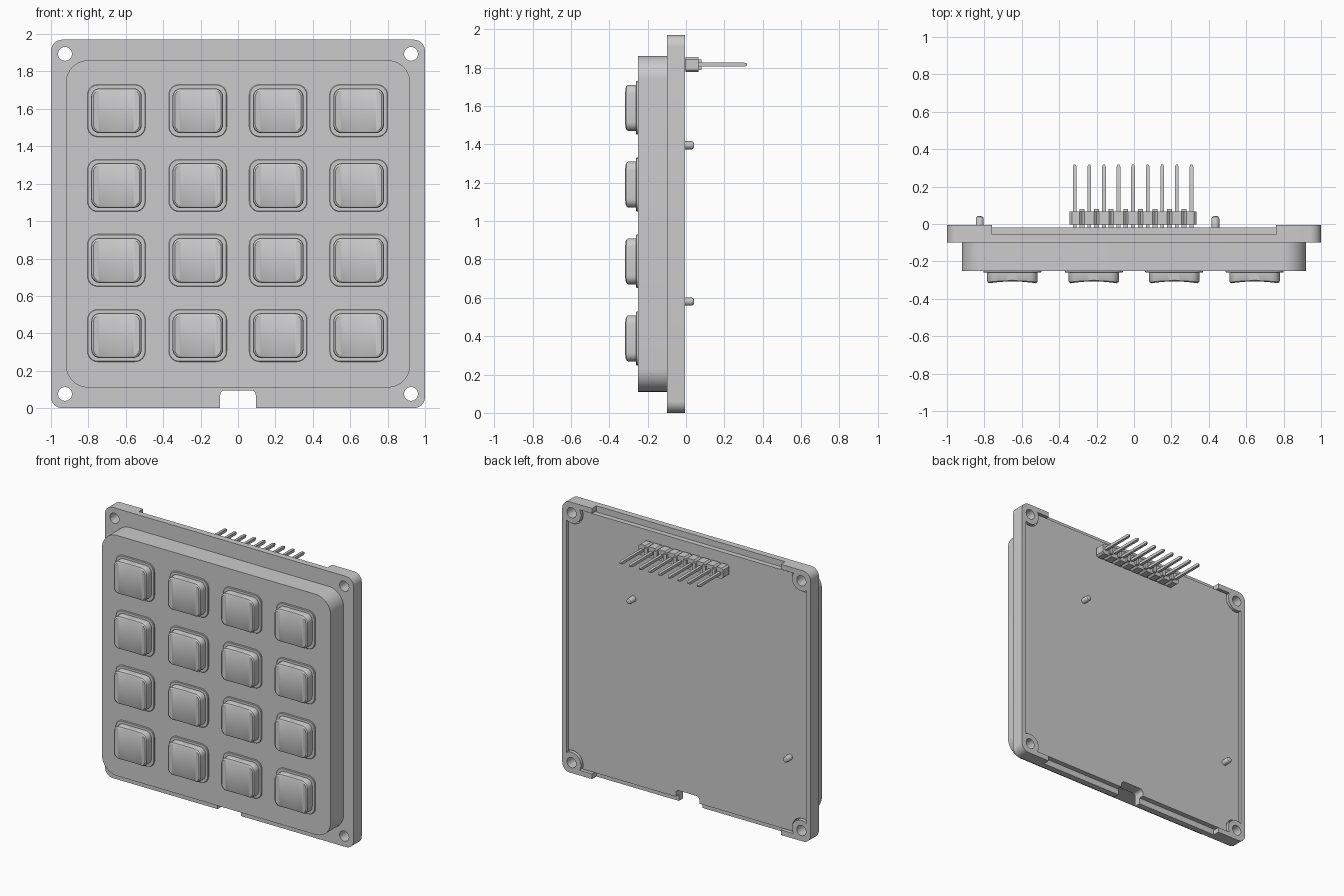
import bpy, bmesh, math

if "Cube" in bpy.data.objects:
    bpy.data.objects.remove(bpy.data.objects["Cube"])

MID = 0.985                      # z of the plate centre
HOLE_X, HOLE_Z = 0.925, 0.909    # screw hole offsets from the centre


def finish(name, bm, loc=(0, 0, 0), smooth=True):
    bmesh.ops.recalc_face_normals(bm, faces=bm.faces)
    me = bpy.data.meshes.new(name)
    bm.to_mesh(me)
    bm.free()
    ob = bpy.data.objects.new(name, me)
    ob.location = loc
    bpy.context.collection.objects.link(ob)
    if smooth:
        shade(ob)
    return ob


def select(ob):
    bpy.ops.object.select_all(action='DESELECT')
    ob.select_set(True)
    bpy.context.view_layer.objects.active = ob


def shade(ob):
    select(ob)
    bpy.ops.object.shade_smooth_by_angle(angle=math.radians(30))


def loft(name, rings, loc=(0, 0, 0), strip_cap=False):
    """Skin rings of (x, y, z) points; strip_cap bridges the last ring in columns."""
    bm = bmesh.new()
    vs = [[bm.verts.new(p) for p in r] for r in rings]
    n = len(rings[0])
    for a, b in zip(vs, vs[1:]):
        for i in range(n):
            j = (i + 1) % n
            bm.faces.new((a[i], a[j], b[j], b[i]))
    bm.faces.new(vs[0])
    if strip_cap:
        t = vs[-1]
        for i in range(n // 2 - 1):
            bm.faces.new((t[i], t[i + 1], t[n - 2 - i], t[n - 1 - i]))
    else:
        bm.faces.new(vs[-1])
    return finish(name, bm, loc)


def prism(name, outline, y0, y1, loc=(0, 0, 0)):
    return loft(name, [[(x, y, z) for x, z in outline] for y in (y0, y1)], loc)


def box(name, x0, x1, y0, y1, z0, z1):
    return prism(name, [(x0, z0), (x1, z0), (x1, z1), (x0, z1)], y0, y1)


def circle(r, n=32):
    return [(r * math.cos(math.tau * i / n), r * math.sin(math.tau * i / n)) for i in range(n)]


def rounded(hx, hz, r, seg=8, flat=1):
    """Rounded rectangle, top half left to right then the bottom half back."""
    arc = [math.pi / 2 * i / seg for i in range(seg + 1)]
    left = [(-hx + r - r * math.cos(a), hz - r + r * math.sin(a)) for a in arc]
    w = hx - r
    mid = [(-w + 2 * w * i / flat, hz) for i in range(1, flat)]
    top = left + mid + [(-x, z) for x, z in reversed(left)]
    return top + [(x, -z) for x, z in reversed(top)]


def corner_notched(hx, hz, r, seg=14):
    """Rectangle with a concave arc around each screw hole."""
    a0 = math.tau - math.acos((hx - HOLE_X) / r)
    a1 = math.pi - math.asin((hz - HOLE_Z) / r)
    q = [(HOLE_X + r * math.cos(a0 + (a1 - a0) * i / seg),
          HOLE_Z + r * math.sin(a0 + (a1 - a0) * i / seg)) for i in range(seg + 1)]
    top = q + [(-x, z) for x, z in reversed(q)]
    return top + [(-x, -z) for x, z in top]


def cut(ob, cutters):
    for c in cutters:
        m = ob.modifiers.new("cut", 'BOOLEAN')
        m.operation, m.solver, m.object = 'DIFFERENCE', 'EXACT', c
        select(ob)
        bpy.ops.object.modifier_apply(modifier=m.name)
    shade(ob)


C = (0, 0, MID)

# Base frame and the circuit board set into its back
frame = prism("base_frame", rounded(1.0, 0.985, 0.06), -0.10, -0.005, C)
board = prism("circuit_board", corner_notched(0.957, 0.940, 0.083), -0.056, -0.018, C)

# Cutters: back pocket, screw holes, cable notch and lowered top and bottom rims
pocket = prism("pocket_cutter", corner_notched(0.965, 0.948, 0.075), -0.055, 0.1, C)
holes = [prism("hole_cutter", circle(0.037), -0.2, 0.1, (sx * HOLE_X, 0, MID + sz * HOLE_Z))
         for sx in (-1, 1) for sz in (-1, 1)]
notch = prism("notch_cutter", rounded(0.095, 0.095, 0.025), -0.2, 0.1)
rims = [box("rim_cutter", -0.76, 0.76, -0.055, 0.1, z0, z1)
        for z0, z1 in ((-0.1, 0.038), (1.932, 2.1))]
cut(frame, [pocket, notch] + rims + holes)
cut(board, [notch])
for c in [pocket, notch] + rims + holes:
    bpy.data.objects.remove(c)

# Raised front housing
prism("front_housing", rounded(0.92, 0.875, 0.12, 12), -0.25, -0.098, C)


# Keys: a thin collar and a cap with a dished face
def key_ring(inset, y, dish):
    return [(x, y + dish * (1 - (x / 0.135) ** 2), z)
            for x, z in rounded(0.135 - inset, 0.12 - inset, 0.045 - inset, 6, 10)]


for row, z in enumerate((0.388, 0.79, 1.19, 1.59)):
    for col, x in enumerate((-0.65, -0.215, 0.215, 0.645)):
        tag = f"{row + 1}_{col + 1}"
        loft("key_collar_" + tag,
             [[(px, y, pz) for px, pz in rounded(0.155 - i, 0.14 - i, 0.055 - i, 6)]
              for i, y in ((0, -0.249), (0, -0.257), (0.003, -0.26))], (x, 0, z))
        loft("key_cap_" + tag,
             [key_ring(0, -0.255, 0), key_ring(0, -0.304, 0.006),
              key_ring(0.003, -0.312, 0.009), key_ring(0.012, -0.319, 0.012)],
             (x, 0, z), strip_cap=True)

# Locating pegs on the back
for i, (x, z) in enumerate(((0.435, 1.395), (-0.825, 0.58))):
    loft(f"locating_peg_{i + 1}",
         [[(px, y, pz) for px, pz in circle(r, 20)]
          for r, y in ((0.021, -0.02), (0.021, 0.03), (0.017, 0.038), (0.01, 0.042))], (x, 0, z))

# Pin header: scalloped strip, spacer ribs and nine pins
PITCH, N, HZ = 0.078, 9, 1.815
first = -0.005 - PITCH * (N - 1) / 2
clamp = lambda v: max(-0.345, min(0.335, v))
top = []
for i in range(N):
    l, r = clamp(first + (i - 0.5) * PITCH), clamp(first + (i + 0.5) * PITCH)
    if i == 0:
        top.append((l, 0.027))
    top += [(l + 0.013, 0.039), (r - 0.013, 0.039), (r, 0.027)]
prism("header_strip", top + [(x, -z) for x, z in reversed(top)], -0.003, 0.066, (0, 0, HZ))
for i in range(N - 1):
    x = first + (i + 0.5) * PITCH
    box(f"header_rib_{i + 1}", x - 0.013, x + 0.013, 0.06, 0.081, HZ - 0.027, HZ + 0.027)
    box(f"header_foot_{i + 1}", x - 0.013, x + 0.013, -0.02, 0.0, HZ - 0.027, HZ + 0.027)
for i in range(N):
    loft(f"header_pin_{i + 1}",
         [[(sx * w, y, sz * w) for sx, sz in ((-1, -1), (1, -1), (1, 1), (-1, 1))]
          for w, y in ((0.01, -0.02), (0.01, 0.305), (0.005, 0.318))],
         (first + i * PITCH, 0, HZ))
